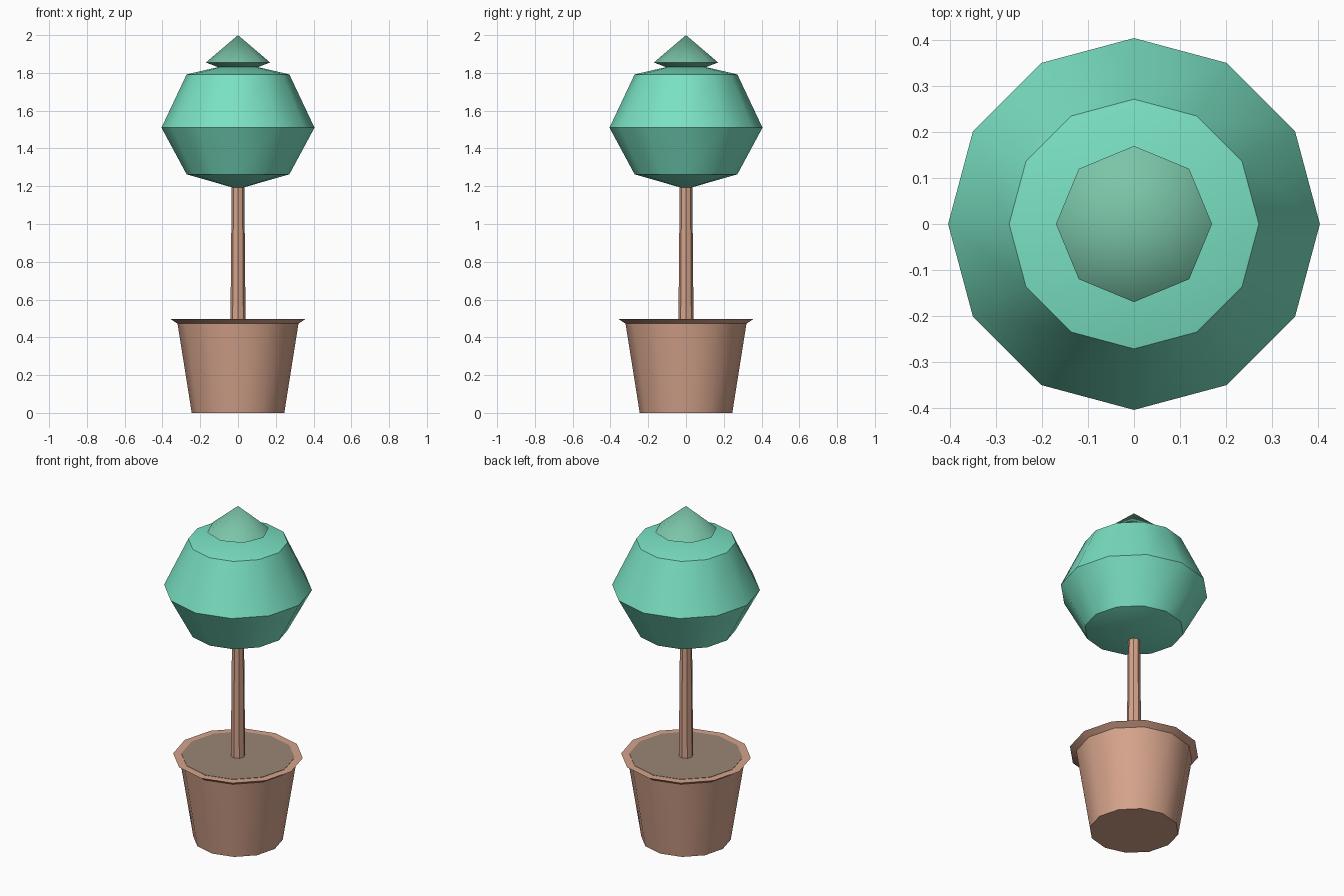
import bpy, bmesh, math

if "Cube" in bpy.data.objects:
    bpy.data.objects.remove(bpy.data.objects["Cube"])


def srgb(r, g, b):
    lin = lambda c: ((c / 255 + 0.055) / 1.055) ** 2.4
    return (lin(r), lin(g), lin(b), 1.0)


def material(name, rgb):
    m = bpy.data.materials.new(name)
    m.diffuse_color = srgb(*rgb)
    m.use_nodes = True
    m.node_tree.nodes["Principled BSDF"].inputs["Base Color"].default_value = m.diffuse_color
    return m


clay = material("clay brown", (213, 163, 139))
soil = material("soil grey brown", (153, 134, 117))
leaf = material("leaf green", (122, 225, 195))
tip = material("tip green", (122, 197, 168))


def lathe(name, profile, sides, mat):
    """Revolve (radius, height) points, listed bottom to top, around z."""
    bm = bmesh.new()
    rings = []
    for r, z in profile:
        n = sides if r > 0 else 1
        rings.append([bm.verts.new((r * math.cos(2 * math.pi * i / sides),
                                    r * math.sin(2 * math.pi * i / sides), z))
                      for i in range(n)])
    for a, b in zip(rings, rings[1:]):
        for i in range(sides):
            j = (i + 1) % sides
            quad = [a[i % len(a)], a[j % len(a)], b[j % len(b)], b[i % len(b)]]
            bm.faces.new(list(dict.fromkeys(quad)))
    # close open ends with flat caps
    if len(rings[0]) > 1:
        bm.faces.new(rings[0][::-1])
    if len(rings[-1]) > 1:
        bm.faces.new(rings[-1])
    bmesh.ops.recalc_face_normals(bm, faces=bm.faces)
    me = bpy.data.meshes.new(name)
    bm.to_mesh(me)
    bm.free()
    me.materials.append(mat)
    ob = bpy.data.objects.new(name, me)
    bpy.context.collection.objects.link(ob)
    bpy.ops.object.select_all(action='DESELECT')
    ob.select_set(True)
    bpy.context.view_layer.objects.active = ob
    bpy.ops.object.shade_smooth_by_angle(angle=math.radians(35))
    return ob


# Tapered pot with a flared lip
lathe("pot", [(0.245, 0), (0.32, 0.472), (0.355, 0.496)], 12, clay)
# Soil surface inside the lip
lathe("soil", [(0.31, 0.49), (0.31, 0.498)], 12, soil)
# Slim trunk
lathe("trunk", [(0.04, 0.49), (0.033, 1.25)], 8, clay)
# Round clipped crown
lathe("crown", [(0, 1.185), (0.272, 1.263), (0.405, 1.51),
                (0.272, 1.792), (0, 1.855)], 12, leaf)
# Pointed tip on the crown
lathe("crown_tip", [(0, 1.79), (0.17, 1.855), (0, 2.0)], 8, tip)
